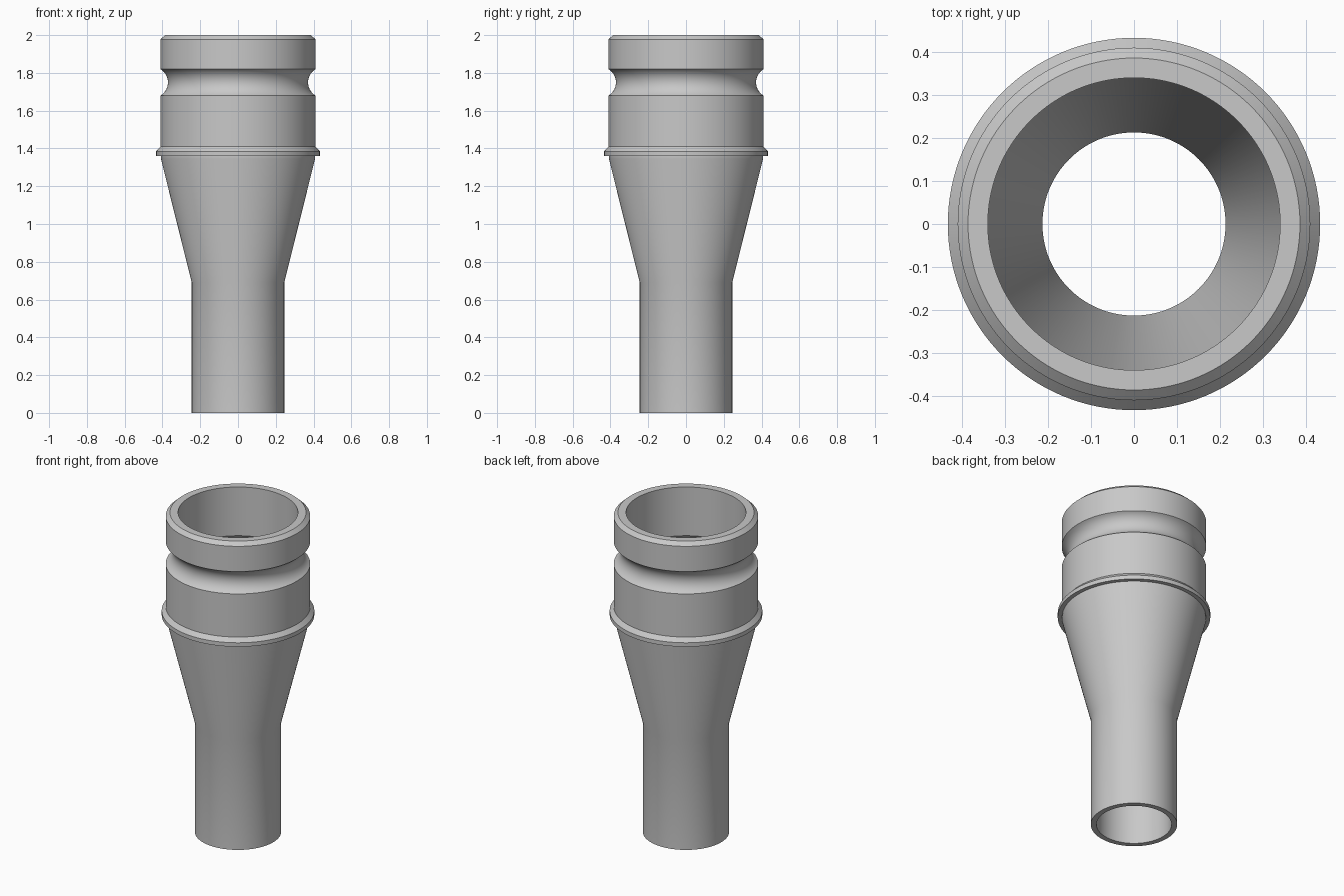
import bpy, bmesh, math

if "Cube" in bpy.data.objects:
    bpy.data.objects.remove(bpy.data.objects["Cube"])

SEGMENTS = 128

grey = bpy.data.materials.new("plain_grey")
grey.diffuse_color = (0.58, 0.58, 0.58, 1)
grey.use_nodes = True
grey.node_tree.nodes["Principled BSDF"].inputs["Base Color"].default_value = grey.diffuse_color


def groove(r_edge, z_mid, half, depth, steps=14):
    """Circular-arc groove cut into the outer wall, listed bottom to top."""
    radius = (half ** 2 + depth ** 2) / (2 * depth)
    centre = r_edge - depth + radius
    sweep = math.asin(half / radius)
    return [(centre - radius * math.cos(a), z_mid + radius * math.sin(a))
            for a in (sweep * (2 * i / steps - 1) for i in range(steps + 1))]


def lathe(name, profile):
    """Revolve a closed (radius, height) profile around the z axis."""
    bm = bmesh.new()
    rings = []
    for i in range(SEGMENTS):
        a = 2 * math.pi * i / SEGMENTS
        rings.append([bm.verts.new((r * math.cos(a), r * math.sin(a), z))
                      for r, z in profile])
    n = len(profile)
    for i in range(SEGMENTS):
        here, there = rings[i], rings[(i + 1) % SEGMENTS]
        for j in range(n):
            k = (j + 1) % n
            bm.faces.new((here[j], there[j], there[k], here[k]))
    bmesh.ops.recalc_face_normals(bm, faces=bm.faces)
    mesh = bpy.data.meshes.new(name)
    bm.to_mesh(mesh)
    bm.free()
    mesh.materials.append(grey)
    obj = bpy.data.objects.new(name, mesh)
    bpy.context.collection.objects.link(obj)
    bpy.context.view_layer.objects.active = obj
    obj.select_set(True)
    bpy.ops.object.shade_smooth_by_angle(angle=math.radians(25))
    obj.select_set(False)
    return obj


# Outside: pipe, cone, collar ring, sleeve, groove, chamfered rim
outer = [(0.245, 0), (0.245, 0.69), (0.408, 1.345), (0.408, 1.36),
         (0.433, 1.36), (0.433, 1.385), (0.41, 1.41)]
outer += groove(0.41, 1.75, 0.07, 0.039)
outer += [(0.41, 1.978), (0.386, 2.0)]

# Inside: thick mouth, chamfered undercut, sleeve, cone, bore
inner = [(0.34, 2.0), (0.34, 1.695), (0.378, 1.657), (0.378, 1.355),
         (0.213, 0.69), (0.213, 0)]

lathe("hose_adapter", outer + inner)
